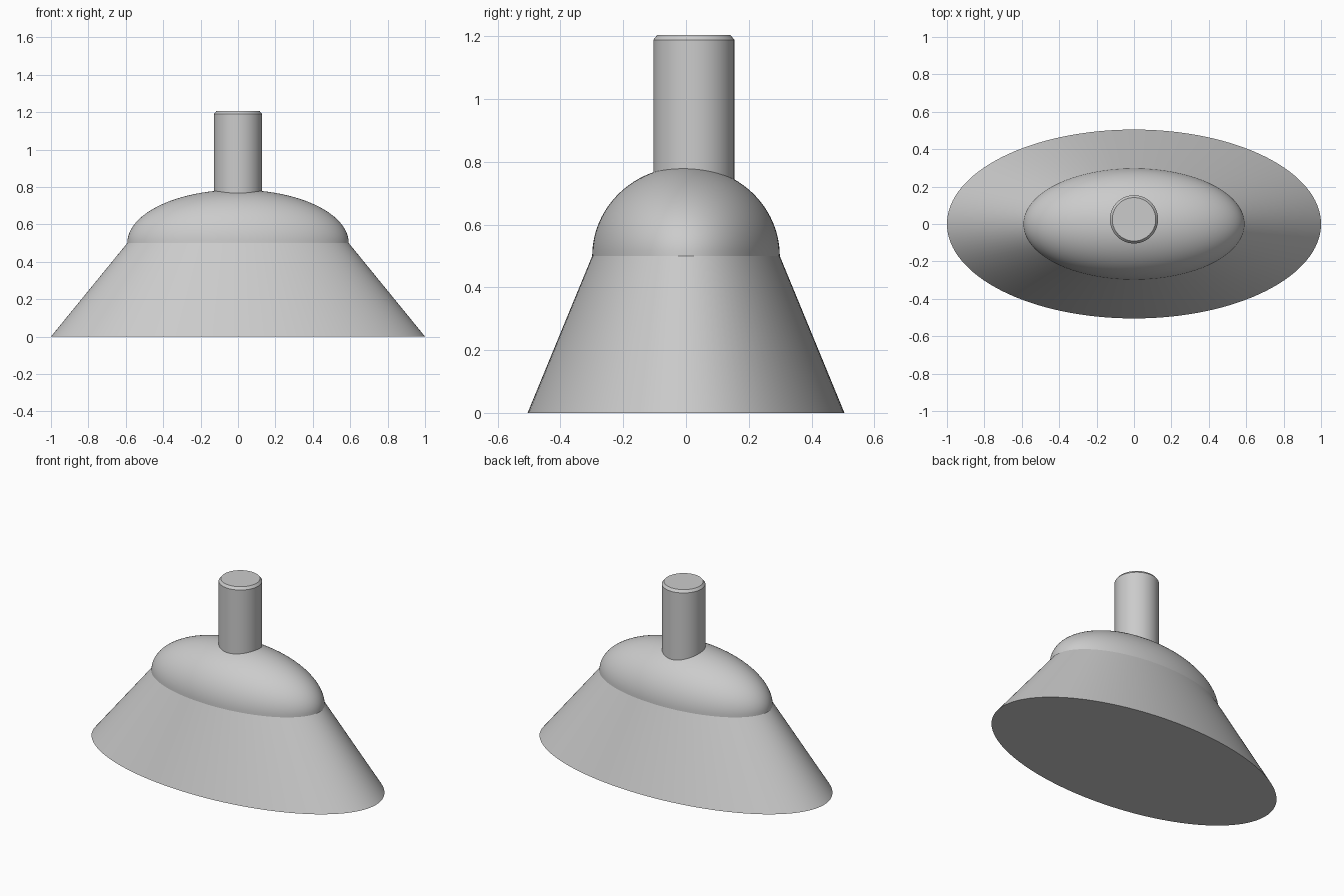
import bpy, bmesh
from math import sin, cos, pi, radians

if "Cube" in bpy.data.objects:
    bpy.data.objects.remove(bpy.data.objects["Cube"])

SEGMENTS = 128


def lathe(name, rings, center_y=0.0, cap_bottom=False, cap_top=False, tip=None):
    """Stack elliptical rings (rx, ry, z) into a smooth surface."""
    bm = bmesh.new()
    loops = []
    for rx, ry, z in rings:
        loops.append([bm.verts.new((rx * cos(2 * pi * i / SEGMENTS),
                                    center_y + ry * sin(2 * pi * i / SEGMENTS), z))
                      for i in range(SEGMENTS)])
    for a, b in zip(loops, loops[1:]):
        for i in range(SEGMENTS):
            j = (i + 1) % SEGMENTS
            bm.faces.new((a[i], a[j], b[j], b[i]))
    if cap_bottom:
        bm.faces.new(loops[0][::-1])
    if cap_top:
        bm.faces.new(loops[-1])
    if tip is not None:
        top = bm.verts.new((0, center_y, tip))
        for i in range(SEGMENTS):
            bm.faces.new((loops[-1][i], loops[-1][(i + 1) % SEGMENTS], top))
    mesh = bpy.data.meshes.new(name)
    bm.to_mesh(mesh)
    bm.free()
    obj = bpy.data.objects.new(name, mesh)
    bpy.context.collection.objects.link(obj)
    bpy.ops.object.select_all(action='DESELECT')
    obj.select_set(True)
    bpy.context.view_layer.objects.active = obj
    bpy.ops.object.shade_smooth_by_angle(angle=radians(30))
    return obj


# Flared oval skirt with a flat closed underside
RX, RY, SEAM, RISE = 0.592, 0.299, 0.5, 0.285
lathe("flared_base", [(1.0, 0.505, 0.0), (RX, RY, SEAM)], cap_bottom=True)

# Half-ellipsoid dome sitting on the skirt
STEPS = 24
dome = [(RX * cos(t), RY * cos(t), SEAM + RISE * sin(t))
        for t in (k * pi / 2 / STEPS for k in range(STEPS))]
lathe("dome", dome, tip=SEAM + RISE)

# Round peg, slightly behind centre, with a chamfered top rim
R, BEVEL, TOP = 0.129, 0.016, 1.205
lathe("peg", [(R, R, 0.70), (R, R, TOP - BEVEL), (R - BEVEL * 0.8, R - BEVEL * 0.8, TOP)],
      center_y=0.025, cap_bottom=True, cap_top=True)
